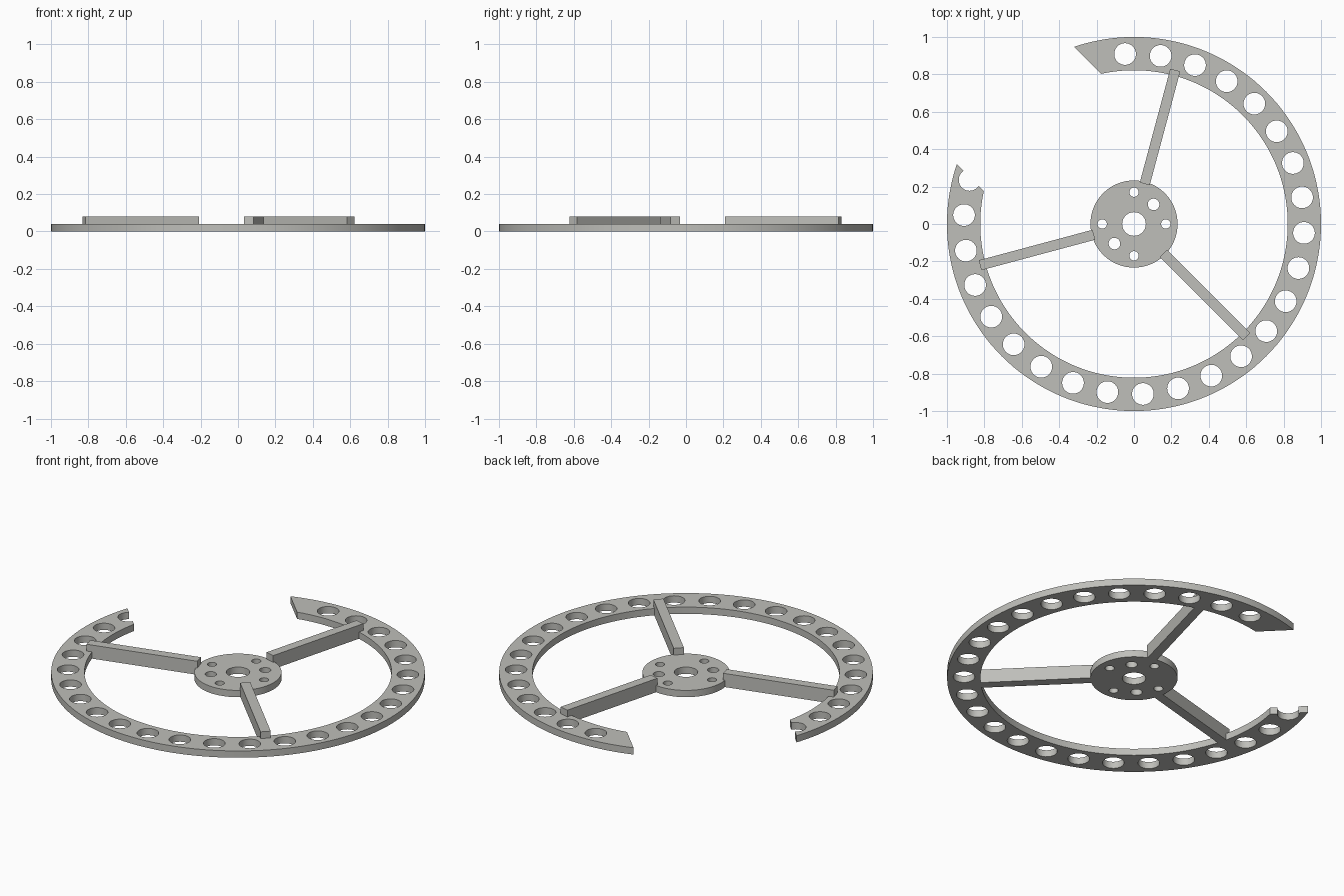
import bpy, bmesh, math
from mathutils import Matrix, Vector

if "Cube" in bpy.data.objects:
    bpy.data.objects.remove(bpy.data.objects["Cube"])

T = 0.04          # plate thickness
SPOKE_H = 0.08    # spoke height

metal = bpy.data.materials.new("warm_grey")
metal.diffuse_color = (0.52, 0.52, 0.49, 1)
metal.use_nodes = True
metal.node_tree.nodes["Principled BSDF"].inputs["Base Color"].default_value = metal.diffuse_color


def make_object(name, bm):
    bmesh.ops.recalc_face_normals(bm, faces=bm.faces)
    mesh = bpy.data.meshes.new(name)
    bm.to_mesh(mesh)
    bm.free()
    mesh.materials.append(metal)
    ob = bpy.data.objects.new(name, mesh)
    bpy.context.collection.objects.link(ob)
    return ob


def polar(radius, degrees):
    a = math.radians(degrees)
    return radius * math.cos(a), radius * math.sin(a)


def cylinders(name, items, z0, z1):
    """One mesh of upright cylinders, items = (x, y, radius, sides)."""
    bm = bmesh.new()
    for x, y, r, sides in items:
        bmesh.ops.create_cone(bm, cap_ends=True, segments=sides, radius1=r, radius2=r,
                              depth=z1 - z0, matrix=Matrix.Translation((x, y, (z0 + z1) / 2)))
    return make_object(name, bm)


def radial_bar(name, degrees, r0, r1, width, z0, z1):
    """Box running outward from r0 to r1 at the given angle."""
    bm = bmesh.new()
    m = (Matrix.Rotation(math.radians(degrees), 4, 'Z')
         @ Matrix.Translation(((r0 + r1) / 2, 0, (z0 + z1) / 2))
         @ Matrix.Diagonal((r1 - r0, width, z1 - z0, 1)))
    bmesh.ops.create_cube(bm, size=1, matrix=m)
    return make_object(name, bm)


def cut(ob, cutter):
    """Subtract the cutter, bake the result and remove the cutter."""
    mod = ob.modifiers.new("cut", 'BOOLEAN')
    mod.operation = 'DIFFERENCE'
    mod.solver = 'EXACT'
    mod.object = cutter
    deps = bpy.context.evaluated_depsgraph_get()
    mesh = bpy.data.meshes.new_from_object(ob.evaluated_get(deps))
    ob.modifiers.clear()
    ob.data = mesh
    bpy.data.objects.remove(cutter)


def smooth(ob):
    bpy.ops.object.select_all(action='DESELECT')
    ob.select_set(True)
    bpy.context.view_layer.objects.active = ob
    bpy.ops.object.shade_smooth_by_angle(angle=math.radians(30))


# Rim: flat ring with a row of round holes and a parallel-sided gap
rim = cylinders("rim", [(0, 0, 1.0, 144)], 0, T)
cut(rim, cylinders("rim_bore", [(0, 0, 0.822, 144)], -0.1, 0.2))
hole_angles = [93 - 12 * i for i in range(25)]
cut(rim, cylinders("rim_holes", [(*polar(0.91, a), 0.058, 40) for a in hole_angles], -0.1, 0.2))
cut(rim, radial_bar("rim_gap", 135, 0.4, 1.3, 0.886, -0.1, 0.2))
smooth(rim)

# Hub: disc with centre bore, four small bolt holes and two larger ones
hub = cylinders("hub", [(0, 0, 0.233, 96)], 0, T)
holes = [(0, 0, 0.063, 48)]
holes += [(*polar(0.17, a), 0.025, 32) for a in (0, 90, 180, 270)]
holes += [(*polar(0.148, a), 0.031, 32) for a in (45, 225)]
cut(hub, cylinders("hub_holes", holes, -0.1, 0.2))
smooth(hub)

# Spokes: three upright bars joining hub and rim
for i, angle in enumerate((75, 195, 315)):
    radial_bar(f"spoke_{i + 1}", angle, 0.222, 0.852, 0.055, 0, SPOKE_H)
